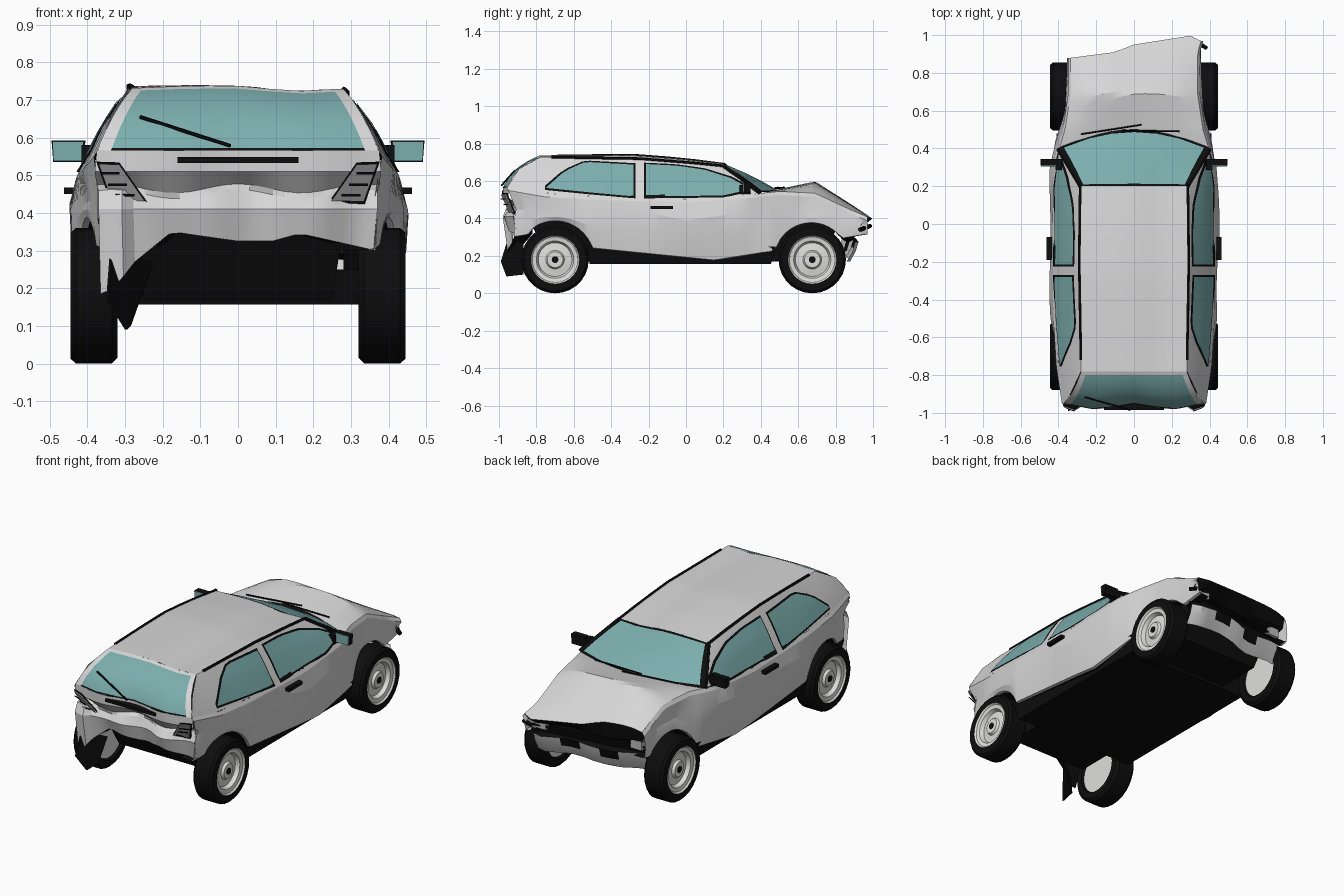
import bpy, bmesh, math
from mathutils import Vector
from mathutils.bvhtree import BVHTree

if "Cube" in bpy.data.objects:
    bpy.data.objects.remove(bpy.data.objects["Cube"])

def material(name, rgb):
    m = bpy.data.materials.new(name)
    m.diffuse_color = (*rgb, 1)
    m.use_nodes = True
    m.node_tree.nodes["Principled BSDF"].inputs["Base Color"].default_value = m.diffuse_color
    return m

MATS = [material("light_grey_paint", (0.68, 0.68, 0.68)), material("black_trim", (0.004, 0.004, 0.004)),
        material("teal_glass", (0.20, 0.42, 0.42)), material("pale_rim", (0.74, 0.74, 0.73)),
        material("lamp_grey", (0.50, 0.50, 0.50))]
PAINT, BLACK, GLASS, RIM, LAMP = range(5)

def key(keys, t):
    """Piecewise linear curve through (t, value) keys."""
    if t <= keys[0][0]:
        return keys[0][1]
    for (a, va), (b, vb) in zip(keys, keys[1:]):
        if t <= b:
            return va + (vb - va) * (t - a) / (b - a)
    return keys[-1][1]

def span(a, b, n):
    return [a + (b - a) * i / (n - 1) for i in range(n)]

def finish(name, bm, out=None, angle=32):
    bmesh.ops.remove_doubles(bm, verts=bm.verts, dist=0.0004)
    bmesh.ops.recalc_face_normals(bm, faces=bm.faces)
    if out:
        bm.normal_update()
        if sum(f.normal.dot(Vector(out)) * f.calc_area() for f in bm.faces) < 0:
            bmesh.ops.reverse_faces(bm, faces=bm.faces)
    me = bpy.data.meshes.new(name)
    bm.to_mesh(me)
    for m in MATS:
        me.materials.append(m)
    for p in me.polygons:
        p.use_smooth = True
    me.set_sharp_from_angle(angle=math.radians(angle))
    ob = bpy.data.objects.new(name, me)
    bpy.context.collection.objects.link(ob)

def grid(name, rows, mat, out=None, angle=32):
    """Sheet through rows of points; mat is an index or a rule of (row, column)."""
    bm = bmesh.new()
    vs = [[bm.verts.new(p) for p in r] for r in rows]
    for i in range(len(vs) - 1):
        for j in range(len(vs[i]) - 1):
            f = bm.faces.new((vs[i][j], vs[i][j + 1], vs[i + 1][j + 1], vs[i + 1][j]))
            f.material_index = mat(i, j) if callable(mat) else mat
    tree = BVHTree.FromBMesh(bm)
    finish(name, bm, out, angle)
    return tree

def box(name, lo, hi, mat, taper=1.0):
    bm = bmesh.new()
    bmesh.ops.create_cube(bm, size=1)
    for v in bm.verts:
        k = taper if v.co.z < 0 else 1
        v.co = [(a + b) / 2 + c * (b - a) * (k if i < 2 else 1) for i, (a, b, c) in enumerate(zip(lo, hi, v.co))]
    for f in bm.faces:
        f.material_index = mat
    finish(name, bm)

def plate(name, pts, mat, out, thick=0.006):
    bm = bmesh.new()
    f = bm.faces.new([bm.verts.new(p) for p in pts])
    f.material_index = mat
    r = bmesh.ops.extrude_face_region(bm, geom=[f])
    for v in r["geom"]:
        if isinstance(v, bmesh.types.BMVert):
            v.co += Vector(out) * thick
    finish(name, bm)

def bar(name, a, b, w, mat=BLACK):
    a, b = Vector(a), Vector(b)
    bm = bmesh.new()
    bmesh.ops.create_cone(bm, cap_ends=True, segments=6, radius1=w, radius2=w, depth=(b - a).length)
    q = (b - a).to_track_quat('Z', 'Y')
    for v in bm.verts:
        v.co = q @ v.co + (a + b) / 2
    for f in bm.faces:
        f.material_index = mat
    finish(name, bm)

# Body curves along y
BELT_X = [(-.96, .37), (-.75, .40), (-.5, .415), (0, .42), (.35, .41), (.5, .365), (.7, .335), (.9, .335), (.97, .355)]
BELT_Z = [(-.96, .57), (-.75, .535), (-.5, .52), (0, .505), (.35, .53), (.5, .545), (.69, .535), (.85, .46), (1, .395)]
MID_X = [(-.96, .37), (-.8, .395), (-.6, .42), (-.5, .438), (-.1, .45), (.3, .44), (.45, .41), (.6, .36), (.8, .345), (1, .355)]
MID_Z = [(-.96, .45), (-.5, .41), (-.2, .43), (.0, .39), (.3, .43), (.75, .43), (.9, .39), (1, .35)]
LOW_X = [(-.96, .36), (-.75, .395), (-.5, .425), (0, .425), (.45, .41), (.6, .365), (1, .345)]
SILL_Z = [(-.96, .30), (-.88, .31), (-.5, .24), (.15, .175), (.5, .23), (.88, .30), (1, .32)]
NOSE_Y = [(-1, .88), (-.3, .91), (0, .95), (.9, 1.0), (1, .97)]
ROOF_X = [(-.78, .28), (-.2, .29), (.2, .285)]
ROOF_Z = [(-.78, .73), (-.5, .73), (-.25, .728), (0, .708), (.2, .685)]

def low_z(y):
    z = key(SILL_Z, y)
    for cy, r in ((-.70, .21), (.67, .20)):
        if abs(y - cy) < r:
            z = max(z, .175 + math.sqrt(r * r - (y - cy) ** 2))
    return z

def roof_pt(u, y):
    z = key(ROOF_Z, y) + .008 * (1 - u * u) - .008 * u * math.cos(y * 2.5 + .5) - .012 * math.exp(-((u - .5) / .3) ** 2)
    return (u * key(ROOF_X, y), y, z)

# Side panels with wheel arches, and the cabin sides with their windows
for s, tag in ((1, "right"), (-1, "left")):
    rows = []
    for y in span(-.96, key(NOSE_Y, s), 76):
        zl, zm = low_z(y), key(MID_Z, y)
        zm = max(zm, zl + .025)
        xl, xm = key(LOW_X, y), key(MID_X, y) + .006 * math.sin(9 * y + s)
        tuck = .05 * max(0, (-.80 - y) / .16)
        yl = y + tuck * .8
        rows.append([(s * .28, yl, zl), (s * (xl - .015), yl, zl), (s * xl, yl, zl + .003),
                     (s * (xl * .35 + xm * .65 + .004), yl, zl * .45 + zm * .55), (s * xm, y + tuck, zm),
                     (s * (key(BELT_X, y) + .012), y + tuck * .2, max(zm + .003, key(BELT_Z, y) - .02)),
                     (s * key(BELT_X, y), y, key(BELT_Z, y))])
    grid(tag + "_side_panel", rows, lambda i, j: BLACK if j == 0 else PAINT, (s, 0, 0), 15)

    rows = []
    for t in span(0, 1, 15):
        yb, yr = -.955 + 1.355 * t, -.78 + .98 * t
        a, b = Vector((s * key(BELT_X, yb), yb, key(BELT_Z, yb))), Vector(roof_pt(s, yr))
        rows.append([a, a.lerp(b, .5) + Vector((s * .008, -.026 * (1 - t) ** 5, .016 * (1 - t) ** 5)), b])
    tree = grid(tag + "_cabin_side", rows, PAINT, (s, 0, .3))

    def window(name, y0, y1, bottom, top, grow, off, mat):
        pts = []
        for i in range(13):
            f = i / 12
            y = y0 + (y1 - y0) * f
            yy = y0 - grow + (y1 - y0 + 2 * grow) * f
            zb, zt = key(bottom, y) - grow, key(top, y) + grow
            row = []
            for k in range(5):
                z = zb + (zt - zb) * k / 4
                hit = tree.ray_cast(Vector((s, yy, z)), Vector((-s, 0, 0)))[0]
                x = abs(hit.x) if hit else .41 - .12 * (z - .53) / .17
                row.append((s * (x + off), yy, z + off * .5))
            pts.append(row)
        grid(name, pts, mat, (s, 0, .3))

    for label, grow, off, mat in (("window_trim", .009, .003, BLACK), ("window", 0, .006, GLASS)):
        window(tag + "_rear_" + label, -.745, -.28, [(-.745, .56), (-.5, .535), (-.28, .515)],
               [(-.745, .565), (-.65, .65), (-.54, .70), (-.28, .685)], grow, off, mat)
        window(tag + "_door_" + label, -.215, .33, [(-.215, .515), (.2, .52), (.33, .55)],
               [(-.215, .688), (-.05, .68), (.10, .658), (.25, .61), (.33, .56)], grow, off, mat)

    # Roof gutter, windscreen pillar, mirror, handle
    for a, b in zip(span(-.72, .2, 7), span(-.72, .2, 7)[1:]):
        bar(tag + "_roof_gutter", roof_pt(s, a), roof_pt(s, b), .008)
    bar(tag + "_pillar_trim", roof_pt(s, .2), (s * .402, .395, .537), .011)
    box(tag + "_mirror_shell", (min(s * .405, s * .495), .31, .535), (max(s * .405, s * .495), .345, .592), BLACK, .9)
    box(tag + "_mirror_glass", (min(s * .41, s * .493), .304, .538), (max(s * .41, s * .493), .311, .590), GLASS, .93)
    box(tag + "_mirror_foot", (min(s * .38, s * .415), .285, .53), (max(s * .38, s * .415), .345, .58), BLACK)
    box(tag + "_door_handle", (min(s * .43, s * .462), -.19, .45), (max(s * .43, s * .462), -.07, .468), BLACK)

# Roof
U = span(-1, 1, 13)
grid("roof", [[roof_pt(u, y) for u in U] for y in span(-.78, .2, 14)], PAINT, (0, 0, 1))

# Windscreen with black pillars
US = [-1, -.93, -.6, -.3, 0, .3, .6, .93, 1]
def screen_rows(bottom, bulge, y_top, vs):
    return [[Vector(bottom(u)).lerp(Vector(roof_pt(u, y_top)), v) + Vector((0, bulge, abs(bulge) * .65)) * (v * (1 - v) * 4)
             for u in US] for v in vs]
grid("windscreen", screen_rows(lambda u: (u * .405, .5 - .1 * u * u, .54 + .005 * (1 - u * u)), .008, .2, [0, .05, .35, .65, .96, 1]),
     lambda i, j: BLACK if i in (0, 4) or j in (0, 7) else GLASS, (0, 1, 1))

# Rear screen framed by painted pillars
US = [-1, -.9, -.6, -.3, 0, .3, .6, .9, 1]
grid("rear_screen", screen_rows(lambda u: (u * .375, -.965 + .015 * math.cos(u * 6), .565), -.026, -.78, [0, .03, .25, .5, .75, .93, 1]),
     lambda i, j: PAINT if i == 5 or j in (0, 7) else (BLACK if i == 0 else GLASS), (0, -1, 1))

# Crumpled bonnet
RISE = [(.4, 0), (.5, .012), (.69, .06), (.85, .035), (1, .005)]
def bonnet(u, v):
    y0, y1 = .5 - .1 * u * u, key(NOSE_Y, u)
    y = y0 + (y1 - y0) * v
    return (u * key(BELT_X, y), y, key(BELT_Z, y) + key(RISE, y) * (1 - u ** 4) * (1 - .2 * u))
grid("bonnet", [[bonnet(u, v) for u in U] for v in span(0, 1, 13)], PAINT, (0, 0, 1), 20)

# Nose: black grille above a bent bumper
rows = []
for dy, z in ((0, None), (-.015, .375), (-.06, .35), (-.07, .30), (-.045, .285), (-.06, .235), (-.09, .18)):
    row = []
    for u in U:
        x, y, zt = bonnet(u, 1)
        back = 0 if z is None else -.3 * max(0, y - .90)
        row.append((x * (1 if dy > -.03 else .97), y + dy + back, zt if z is None else z + .012 * math.sin(5 * u)))
    rows.append(row)
grid("nose", rows, lambda i, j: BLACK if i < 4 or (i == 4 and j in (3, 4, 7, 8)) else PAINT, (0, 1, 0), 25)
for z in (.34, .315):
    bar("grille_bar", (-.32, .835, z), (.33, .935, z), .007)
for x, y in ((-.28, .868), (.28, .945)):
    box("headlamp", (x - .035, y - .05, .325), (x + .035, y - .012, .375), LAMP)
bar("broken_nose_trim", (.30, .985, .36), (.385, .93, .34), .012)

# Tail with bent bumper
TAIL_LOW = [(-1, .185), (-.9, .20), (-.75, .27), (-.48, .35), (-.2, .335), (0, .325), (.25, .325), (.45, .345), (1, .30)]
rows = []
for k, (dy, z, w) in enumerate(((0, .565, .375), (.002, .51, .38), (.05, .465, .375), (.042, .45, .37), (.02, .41, .37), (.045, None, .365))):
    row = []
    for u in span(-1, 1, 25):
        y = -.965 + .015 * math.cos(u * 6) + dy
        if k > 2:
            y += .015 * math.sin(u * 9) - (.025 if u < -.8 else 0)
        zz = key(TAIL_LOW, u) if z is None else z + (.012 * math.cos(u * 7) if k in (2, 3) else 0)
        row.append((u * w, y, zz))
    rows.append(row)
grid("tail_and_bumper", rows, PAINT, (0, -1, 0), 20)
grid("bumper_lining", [[(x, y + .004, z) for x, y, z in rows[-1]],
                       [(x * .9, -.82, max(z, .32)) for x, y, z in rows[-1]]], BLACK, (0, 0, -1))
plate("hanging_bumper_flap", [(-.35, -.99, .17), (-.30, -.96, .09), (-.29, -.87, .10), (-.23, -.87, .27), (-.34, -.95, .30)],
      BLACK, (1, 0, 0))

# Tail lamps with dark cells
for s, tag in ((1, "right"), (-1, "left")):
    def lamp_pt(x, y, z):
        return (s * x, y + .02 * (x > .33) + .55 * max(0, .51 - z), z)
    for label, k, y, mat in (("lamp_surround", 1.08, -.984, BLACK), ("lamp", .96, -.990, LAMP)):
        pts = [(.372, .532), (.315, .53), (.245, .43), (.335, .428)]
        plate(tag + "_tail_" + label, [lamp_pt(.317 + (x - .317) * k, y, .48 + (z - .48) * k) for x, z in pts], mat, (0, 1, 0), .008)
    for x, z in ((.335, .505), (.315, .475), (.295, .447)):
        plate(tag + "_lamp_cell", [lamp_pt(x + a, -.995, z + b) for a, b in ((-.02, .003), (.03, .003), (.03, -.003), (-.02, -.003))],
              BLACK, (0, 1, 0), .005)

# Tailgate grip and wipers
box("tailgate_grip", (-.16, -.985, .532), (.16, -.95, .549), BLACK)
bar("rear_wiper", (-.26, -.917, .655), (-.02, -.985, .578), .005)
bar("left_wiper", (-.28, .475, .562), (.04, .525, .565), .005)
bar("right_wiper", (-.06, .495, .565), (.24, .49, .565), .005)

# Black underbody
box("underbody", (-.29, -.85, .17), (.29, .84, .42), BLACK, .86)
box("floor_pan", (-.41, -.54, .157), (.41, .48, .25), BLACK, .95)

# Wheels: turned tyre and rim
PROFILE = [(0, .335), (.125, .335), (.13, .32), (.165, .32), (.18, .335), (.18, .43), (.167, .445), (.13, .445),
           (.122, .436), (.10, .432), (.09, .41), (.05, .416), (.042, .43), (.018, .43), (.018, .434), (0, .434)]
for s, tag in ((1, "right"), (-1, "left")):
    for y, end in ((-.70, "rear"), (.675, "front")):
        rows = [[(s * x, y + r * math.cos(a), .18 + r * math.sin(a)) for a in span(0, 2 * math.pi, 29)] for r, x in PROFILE]
        grid(f"{end}_{tag}_wheel", rows, lambda i, j: BLACK if 1 <= i <= 6 or i >= 13 else RIM)
